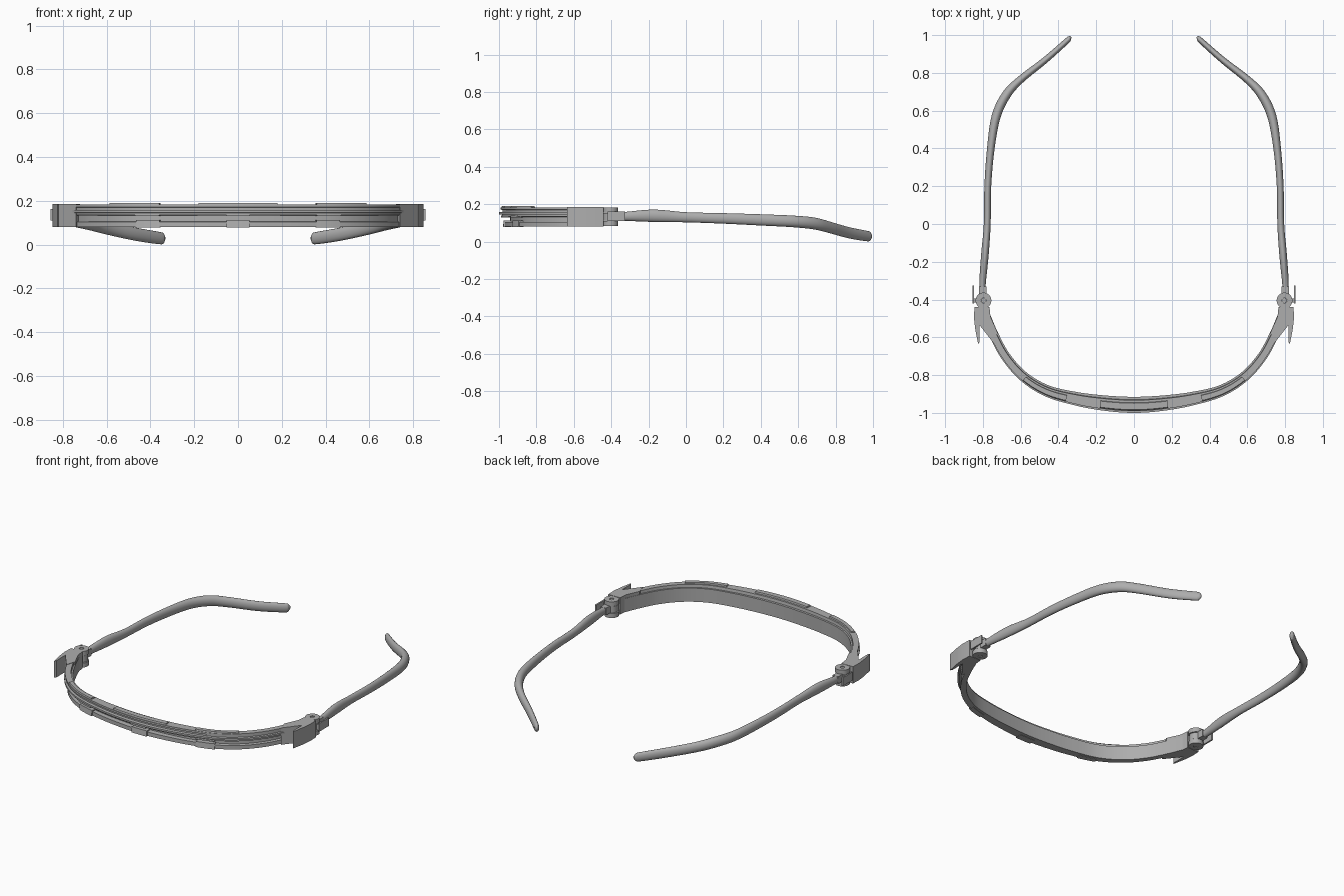
import bpy, bmesh, math
from mathutils import Vector

if "Cube" in bpy.data.objects:
    bpy.data.objects.remove(bpy.data.objects["Cube"])

grey = bpy.data.materials.new("mid grey")
grey.use_nodes = True
grey.diffuse_color = (0.42, 0.42, 0.42, 1)
grey.node_tree.nodes["Principled BSDF"].inputs["Base Color"].default_value = grey.diffuse_color


def finish(name, bm, angle=35):
    bmesh.ops.recalc_face_normals(bm, faces=bm.faces)
    mesh = bpy.data.meshes.new(name)
    bm.to_mesh(mesh)
    bm.free()
    mesh.materials.append(grey)
    ob = bpy.data.objects.new(name, mesh)
    bpy.context.collection.objects.link(ob)
    bpy.ops.object.select_all(action='DESELECT')
    ob.select_set(True)
    bpy.context.view_layer.objects.active = ob
    bpy.ops.object.shade_smooth_by_angle(angle=math.radians(angle))
    return ob


def smooth(points, steps):
    """Catmull-Rom curve through points of any dimension."""
    pts = [Vector(p) for p in points]
    pts = [2 * pts[0] - pts[1]] + pts + [2 * pts[-1] - pts[-2]]
    out = []
    for a, b, c, d in zip(pts, pts[1:], pts[2:], pts[3:]):
        for i in range(steps):
            t = i / steps
            out.append(0.5 * (2 * b + (c - a) * t + (2 * a - 5 * b + 4 * c - d) * t ** 2
                              + (3 * b - a - 3 * c + d) * t ** 3))
    return out + [pts[-2]]


def loft(name, rings, angle=35):
    """Skin closed rings and cap both ends."""
    bm = bmesh.new()
    loops = [[bm.verts.new(p) for p in ring] for ring in rings]
    for a, b in zip(loops, loops[1:]):
        for i in range(len(a)):
            j = (i + 1) % len(a)
            bm.faces.new((a[i], a[j], b[j], b[i]))
    bm.faces.new(loops[0])
    bm.faces.new(loops[-1])
    return finish(name, bm, angle)


def prism(name, outline, z0, z1, side=1):
    return loft(name, [[(side * x, y, z) for x, y in outline] for z in (z0, z1)])


def box(x0, x1, y0, y1):
    return [(x0, y0), (x1, y0), (x1, y1), (x0, y1)]


# Curve of the brow's inner wall
half = [(0, -0.915), (0.15, -0.908), (0.3, -0.89), (0.45, -0.855), (0.57, -0.785),
        (0.66, -0.685), (0.72, -0.575), (0.765, -0.47)]
curve = smooth([(-x, y) for x, y in half[:0:-1]] + half, 8)


def at(x):
    """Point and outward normal on the curve."""
    i = next((k for k in range(len(curve) - 2) if curve[k + 1].x >= x), len(curve) - 2)
    a, b = curve[i], curve[i + 1]
    p = a + (b - a) * ((x - a.x) / (b.x - a.x))
    lo, hi = curve[max(i - 1, 0)], curve[min(i + 2, len(curve) - 1)]
    t = (hi - lo).normalized()
    return p, Vector((t.y, -t.x))


def sweep(name, profile, x0=-0.765, x1=0.765):
    """Carry a (depth, height) section along the brow."""
    xs = [x0] + [p.x for p in curve if x0 + 0.004 < p.x < x1 - 0.004] + [x1]
    rings = []
    for x in xs:
        p, n = at(x)
        t = min(abs(x) / 0.72, 1)
        width = 1 - 0.42 * t * t * (3 - 2 * t)
        rings.append([(p.x + n.x * d * width, p.y + n.y * d * width, z) for d, z in profile])
    return loft(name, rings)


# Brow: tall inner wall, grooved upper rail and lower lip
sweep("brow_frame", [(0, 0.08), (0, 0.165), (0.015, 0.165), (0.018, 0.183), (0.076, 0.183),
                     (0.076, 0.171), (0.066, 0.169), (0.066, 0.159), (0.085, 0.157),
                     (0.085, 0.146), (0.07, 0.144), (0.07, 0.135), (0.025, 0.132),
                     (0.025, 0.106), (0.055, 0.104), (0.055, 0.08)])

# Raised pads on the top ledge and blocks on the lower lip
for label, x0, x1 in (("right", -0.56, -0.35), ("middle", -0.175, 0.175), ("left", 0.35, 0.56)):
    sweep(label + "_top_pad", [(0.03, 0.18), (0.034, 0.191), (0.068, 0.191), (0.073, 0.18)], x0, x1)
for label, x0, x1 in (("right", -0.45, -0.35), ("middle", -0.05, 0.05), ("left", 0.35, 0.45)):
    sweep(label + "_lower_block", [(0.02, 0.078), (0.02, 0.112), (0.06, 0.112), (0.064, 0.078)], x0, x1)
    sweep(label + "_rail_stop", [(0.02, 0.13), (0.02, 0.14), (0.074, 0.14), (0.074, 0.13)], x0, x1)

# Temple path: x, y, z, half width, half height
temple = [(0.797, -0.385, 0.135, 0.014, 0.02), (0.802, -0.32, 0.135, 0.017, 0.024),
          (0.79, -0.17, 0.138, 0.02, 0.033), (0.777, 0, 0.13, 0.018, 0.027),
          (0.774, 0.2, 0.124, 0.018, 0.028), (0.758, 0.4, 0.116, 0.02, 0.03),
          (0.73, 0.57, 0.108, 0.024, 0.031), (0.675, 0.685, 0.097, 0.024, 0.032),
          (0.6, 0.765, 0.077, 0.02, 0.031), (0.47, 0.868, 0.048, 0.017, 0.03),
          (0.36, 0.965, 0.03, 0.015, 0.028), (0.343, 0.983, 0.029, 0.012, 0.023),
          (0.334, 0.992, 0.029, 0.004, 0.008)]
path = smooth(temple, 5)

hinge = (0.797, -0.405)


def knuckle(name, z0, z1, radius, side):
    """Round hinge plate with a pin hole."""
    bm = bmesh.new()
    n = 24
    rows = []
    for r, z in ((radius, z0), (radius, z1), (0.013, z1), (0.013, z0)):
        rows.append([bm.verts.new((side * (hinge[0] + r * math.cos(math.tau * i / n)),
                                   hinge[1] + r * math.sin(math.tau * i / n), z)) for i in range(n)])
    for a, b in zip(rows, rows[1:] + rows[:1]):
        for i in range(n):
            j = (i + 1) % n
            bm.faces.new((a[i], a[j], b[j], b[i]))
    finish(name, bm)


for label, s in (("left", 1), ("right", -1)):
    # Temple arm
    rings = []
    for i, p in enumerate(path):
        a, b = path[max(i - 1, 0)], path[min(i + 1, len(path) - 1)]
        t = Vector((b[0] - a[0], b[1] - a[1])).normalized()
        ring = []
        for k in range(20):
            c, h = math.cos(math.tau * k / 20) * p[3], math.sin(math.tau * k / 20) * p[4]
            ring.append((s * (p[0] + t.y * c), p[1] - t.x * c, p[2] + h))
        rings.append(ring)
    loft(label + "_temple", rings, 60)

    # End piece with forward pointing side wing
    prism(label + "_end_piece", [(0.765, -0.44), (0.845, -0.44), (0.847, -0.5), (0.84, -0.56),
                                 (0.825, -0.635), (0.817, -0.625), (0.818, -0.535),
                                 (0.74, -0.635), (0.722, -0.575), (0.76, -0.49)], 0.08, 0.185, s)

    # Hinge: two outer lugs, a centre knuckle, pin and neck
    knuckle(label + "_upper_lug", 0.155, 0.183, 0.042, s)
    knuckle(label + "_lower_lug", 0.082, 0.11, 0.042, s)
    knuckle(label + "_centre_knuckle", 0.113, 0.152, 0.038, s)
    pin = [(hinge[0] + 0.012 * math.cos(math.tau * i / 16),
            hinge[1] + 0.012 * math.sin(math.tau * i / 16)) for i in range(16)]
    prism(label + "_hinge_pin", pin, 0.086, 0.179, s)
    prism(label + "_upper_bracket", box(0.775, 0.82, -0.45, -0.425), 0.155, 0.183, s)
    prism(label + "_lower_bracket", box(0.775, 0.82, -0.45, -0.425), 0.082, 0.11, s)
    prism(label + "_temple_neck", box(0.782, 0.82, -0.385, -0.33), 0.113, 0.158, s)

    # Outer stop plate and its tab
    prism(label + "_stop_plate", box(0.846, 0.855, -0.42, -0.325), 0.11, 0.162, s)
    prism(label + "_stop_tab", box(0.825, 0.848, -0.415, -0.395), 0.115, 0.15, s)
